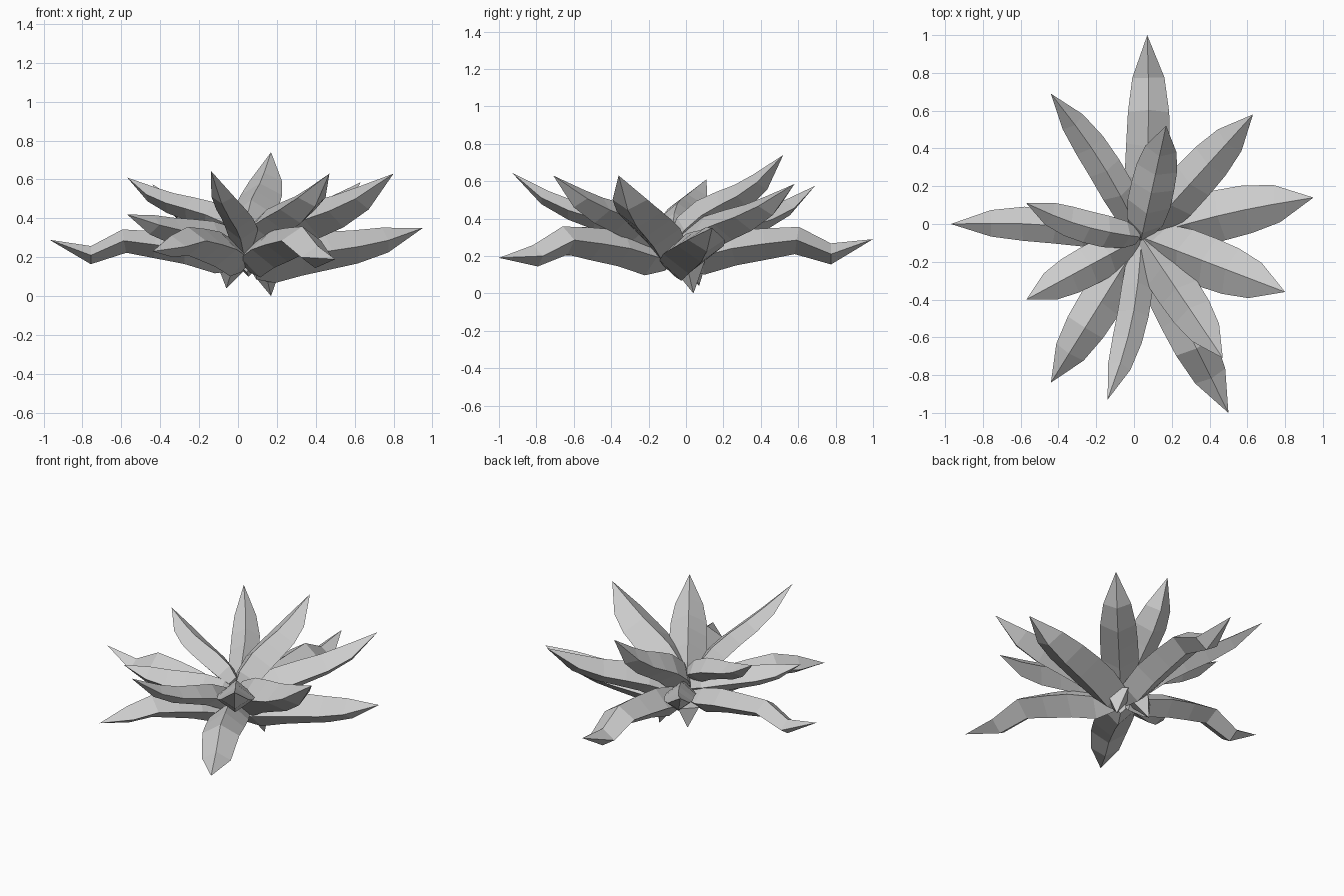
import bpy, bmesh, math
from mathutils import Vector

cube = bpy.data.objects.get("Cube")
if cube:
    bpy.data.objects.remove(cube, do_unlink=True)

# One plain grey for the whole plant
grey = bpy.data.materials.new("leaf grey")
grey.use_nodes = True
grey.diffuse_color = (0.6, 0.6, 0.6, 1)
grey.node_tree.nodes["Principled BSDF"].inputs["Base Color"].default_value = (0.6, 0.6, 0.6, 1)

CROWN = Vector((0.04, -0.07, 0))
STATIONS = (0.04, 0.14, 0.3, 0.46, 0.62, 0.79, 1)
TAPER = (0.5, 0.85, 1, 1, 0.95, 0.74)            # half width along the leaf
RIDGE = (0.5, 0.8, 0.82, 0.72, 0.62, 0.5)        # height above the edges
KEEL = (0.5, 0.84, 0.8, 0.74, 0.66, 0.48)        # depth below the edges
RISE = (0.05, 0.18, 0.34, 0.45, 0.55, 0.7, 1)    # raised leaves, share of the climb
ARCH = (0.18, 0.195, 0.24, 0.265, 0.285)         # low leaves, height before the dip


def add_object(name, bm):
    bmesh.ops.recalc_face_normals(bm, faces=bm.faces)
    mesh = bpy.data.meshes.new(name)
    bm.to_mesh(mesh)
    bm.free()
    mesh.materials.append(grey)
    obj = bpy.data.objects.new(name, mesh)
    bpy.context.collection.objects.link(obj)


def leaf(name, tip, half_width, sway=0, base=None, dip=0.21):
    """Diamond section swept from the crown to a point; base=None droops to dip."""
    tip = Vector(tip)
    run = Vector((tip.x, tip.y, 0)) - CROWN
    side = Vector((-run.y, run.x, 0)).normalized()
    heights = [base + (tip.z - base) * f for f in RISE] if base else [*ARCH, dip, tip.z]
    path = [CROWN + run * t + side * sway * math.sin(math.pi * t) + Vector((0, 0, z))
            for t, z in zip(STATIONS, heights)]
    bm = bmesh.new()
    rings = []
    for i, (taper, ridge, keel) in enumerate(zip(TAPER, RIDGE, KEEL)):
        along = path[i + 1] - path[max(i - 1, 0)]
        across = Vector((-along.y, along.x, 0)).normalized()
        up = along.cross(across).normalized()
        offsets = (across * taper, up * ridge, -across * taper, -up * keel)
        rings.append([bm.verts.new(path[i] + o * half_width) for o in offsets])
    point = bm.verts.new(path[-1])
    bm.faces.new(rings[0])
    for k in range(4):
        n = (k + 1) % 4
        for a, b in zip(rings, rings[1:]):
            bm.faces.new((a[k], a[n], b[n], b[k]))
        bm.faces.new((rings[-1][k], rings[-1][n], point))
    add_object(name, bm)


def root(name, tip, top, radius):
    """Four-sided spike under the crown."""
    bm = bmesh.new()
    point = bm.verts.new(tip)
    ring = [bm.verts.new(Vector(top) + Vector((math.cos(a), math.sin(a), 0)) * radius)
            for a in (math.pi * k / 2 for k in range(4))]
    bm.faces.new(ring)
    for k in range(4):
        bm.faces.new((ring[k], ring[(k + 1) % 4], point))
    add_object(name, bm)


# Low leaves that arch over and flick up at the tip
leaf("low_leaf_back", (0.07, 1.0, 0.29), 0.115, -0.02)
leaf("low_leaf_right", (-0.97, 0.0, 0.29), 0.095, -0.03)
leaf("low_leaf_front_left", (0.5, -1.0, 0.19), 0.12, dip=0.2)
leaf("low_leaf_front_right", (-0.44, -0.84, 0.23), 0.115, dip=0.255)
leaf("low_leaf_left", (0.95, 0.14, 0.35), 0.135, 0.02, base=0.14)

# Middle leaves
leaf("middle_leaf_left", (0.8, -0.36, 0.63), 0.135, base=0.2)
leaf("middle_leaf_back_left", (0.63, 0.58, 0.585), 0.115, base=0.19)
leaf("middle_leaf_back_right", (-0.44, 0.69, 0.575), 0.09, -0.03, base=0.18)
leaf("middle_leaf_front_right", (-0.57, -0.4, 0.42), 0.105, base=0.24)

# Raised inner leaves
leaf("upper_leaf_front", (-0.14, -0.93, 0.645), 0.083, 0.04, base=0.2)
leaf("upper_leaf_front_left", (0.47, -0.71, 0.63), 0.115, base=0.22)
leaf("upper_leaf_right", (-0.57, 0.11, 0.61), 0.085, 0.03, base=0.32)
leaf("upper_leaf_back", (0.17, 0.52, 0.74), 0.115, base=0.25)

# Root spikes
root("root_left", (0.17, 0.04, 0), (0.13, 0.0, 0.17), 0.1)
root("root_right", (-0.06, 0.07, 0.04), (-0.02, 0.02, 0.17), 0.09)
